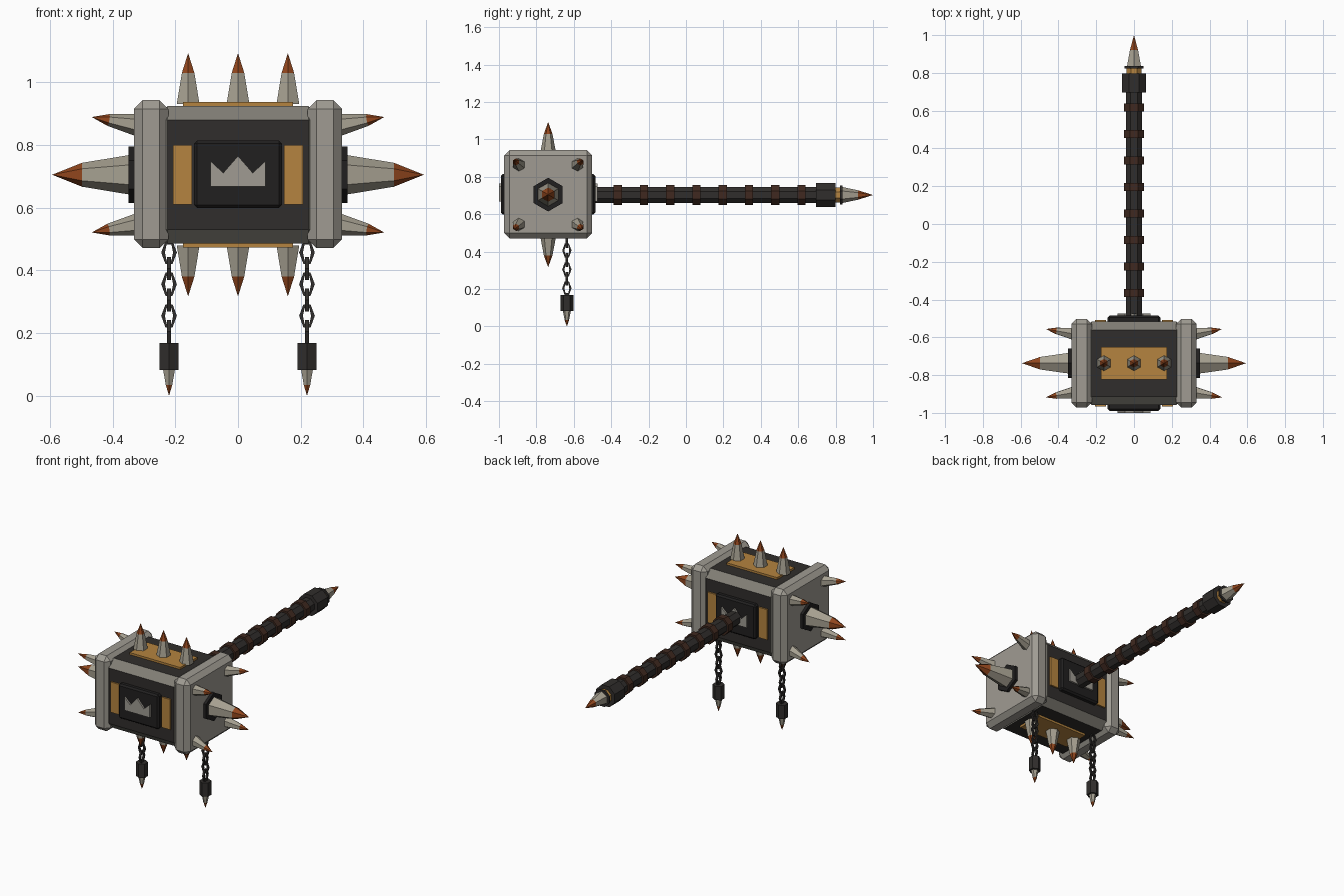
import bpy, bmesh, math
from mathutils import Vector

if "Cube" in bpy.data.objects:
    bpy.data.objects.remove(bpy.data.objects["Cube"])

CY, CZ = -0.737, 0.705          # centre of the hammer head
X, Y, Z = Vector((1, 0, 0)), Vector((0, 1, 0)), Vector((0, 0, 1))


def mat(name, r, g, b):
    m = bpy.data.materials.new(name)
    m.diffuse_color = (r, g, b, 1)
    m.use_nodes = True
    m.node_tree.nodes["Principled BSDF"].inputs["Base Color"].default_value = m.diffuse_color
    return m


BONE = mat("bone", 0.38, 0.35, 0.28)
STEEL = mat("steel", 0.35, 0.33, 0.29)
TRIM = mat("trim", 0.22, 0.21, 0.18)
DARK = mat("dark_iron", 0.03, 0.027, 0.025)
BLACK = mat("black_iron", 0.015, 0.014, 0.014)
GOLD = mat("gold", 0.46, 0.23, 0.05)
RUST = mat("rust", 0.28, 0.06, 0.012)
STRAP = mat("strap", 0.05, 0.022, 0.014)


def finish(name, bm, mats):
    bmesh.ops.recalc_face_normals(bm, faces=bm.faces)
    me = bpy.data.meshes.new(name)
    bm.to_mesh(me)
    bm.free()
    for m in mats:
        me.materials.append(m)
    ob = bpy.data.objects.new(name, me)
    bpy.context.collection.objects.link(ob)
    return ob


def box(name, centre, half, mats, bevel=0.0):
    bm = bmesh.new()
    bmesh.ops.create_cube(bm, size=2)
    for v in bm.verts:
        v.co = Vector(centre) + Vector([c * h for c, h in zip(v.co, half)])
    ob = finish(name, bm, mats)
    if bevel:
        b = ob.modifiers.new("bevel", 'BEVEL')
        b.width, b.segments = bevel, 1
        b.material = len(mats) - 1
    return ob


def turned(name, base, axis, up, profile, mats, sides=6, phase=0.0):
    """Faceted solid along an axis: profile of (distance, radius), one material per band."""
    axis = axis.normalized()
    side = axis.cross(up).normalized()
    up = side.cross(axis)
    bm = bmesh.new()
    rings = []
    for d, r in profile:
        c = Vector(base) + axis * d
        if r == 0:
            rings.append([bm.verts.new(c)] * sides)
            continue
        angles = [2 * math.pi * (i + phase) / sides for i in range(sides)]
        rings.append([bm.verts.new(c + r * (up * math.cos(a) + side * math.sin(a))) for a in angles])
    for k, (lo, hi) in enumerate(zip(rings, rings[1:])):
        for i in range(sides):
            j = (i + 1) % sides
            vs = list(dict.fromkeys((lo[i], lo[j], hi[j], hi[i])))
            bm.faces.new(vs).material_index = min(k, len(mats) - 1)
    bm.faces.new(rings[0])
    if profile[-1][1]:
        bm.faces.new(rings[-1]).material_index = len(mats) - 1
    return finish(name, bm, mats)


def spike(name, base, axis, up, r0, r1, mid, length):
    return turned(name, base, axis, up, [(0, r0), (mid, r1), (length, 0)], [BONE, RUST])


def link(name, centre, wide):
    """Six-sided chain link, wide along the given axis."""
    normal = wide.cross(Z)
    bm = bmesh.new()
    rings = []
    for i in range(6):
        a = math.pi * i / 3
        out = wide * math.cos(a) * 0.019 + Z * math.sin(a) * 0.036
        n = out.normalized()
        rings.append([bm.verts.new(Vector(centre) + out + 0.006 * (n * p + normal * q))
                      for p, q in ((1, 1), (1, -1), (-1, -1), (-1, 1))])
    for i in range(6):
        a, b = rings[i], rings[(i + 1) % 6]
        for k in range(4):
            bm.faces.new((a[k], a[(k + 1) % 4], b[(k + 1) % 4], b[k]))
    return finish(name, bm, [DARK])


# Head core with lighter chamfers
box("head_core", (0, CY, CZ), (0.27, 0.22, 0.219), [DARK, TRIM], 0.045)

# End plates, side spikes and corner spikes
for s, tag in ((-1, "left"), (1, "right")):
    box(f"{tag}_end_plate", (s * 0.277, CY, CZ + 0.002), (0.055, 0.235, 0.236), [STEEL], 0.028)
    turned(f"{tag}_spike_collar", (s * 0.32, CY, CZ), X * s, Z, [(0, 0.09), (0.03, 0.09)], [BLACK])
    spike(f"{tag}_big_spike", (s * 0.34, CY, CZ), X * s, Z, 0.064, 0.038, 0.158, 0.253)
    for sy in (-1, 1):
        for sz in (-1, 1):
            spike(f"{tag}_corner_spike", (s * 0.318, CY + sy * 0.155, CZ + sz * 0.158),
                  Vector((s * 0.148, sy * 0.026, sz * 0.026)), Z, 0.036, 0.019, 0.098, 0.153)

# Top and bottom gold plates with three spikes each
for s, tag in ((1, "top"), (-1, "bottom")):
    box(f"{tag}_gold_plate", (0, CY, CZ + s * 0.222), (0.175, 0.085, 0.01), [GOLD])
    for x in (-0.159, 0, 0.159):
        spike(f"{tag}_spike", (x, CY, CZ + s * 0.225), Z * s, Y, 0.042, 0.023, 0.1, 0.163)

# Front and back panels: dark centre, gold bars and a plain jagged inlay
half_inlay = [(0, 0.06), (0.047, 0.006), (0.088, 0.044), (0.088, -0.038)]
inlay = half_inlay + [(-x, z) for x, z in reversed(half_inlay[1:])]
for s, tag in ((-1, "front"), (1, "back")):
    box(f"{tag}_panel", (0, CY + s * 0.232, CZ + 0.002), (0.14, 0.02, 0.108), [BLACK], 0.01)
    for x in (-0.177, 0.177):
        box(f"{tag}_gold_bar", (x, CY + s * 0.22, CZ), (0.03, 0.01, 0.095), [GOLD])
    bm = bmesh.new()
    face = bm.faces.new([bm.verts.new((x, CY + s * 0.245, CZ + z)) for x, z in inlay])
    new = bmesh.ops.extrude_face_region(bm, geom=[face])["geom"]
    for v in new:
        if isinstance(v, bmesh.types.BMVert):
            v.co.y = CY + s * 0.263
    finish(f"{tag}_jagged_inlay", bm, [STEEL])


# Handle: shaft, straps, pommel and end spike
def handle_part(name, y0, y1, r, m):
    turned(name, (0, y0, CZ - 0.002), Y, Z, [(0, r), (y1 - y0, r)], [m], 8, 0.5)


handle_part("handle_shaft", -0.52, 0.72, 0.046, DARK)
for i in range(8):
    y = -0.365 + i * 0.1403
    handle_part("handle_strap", y - 0.022, y + 0.022, 0.058, STRAP)
handle_part("pommel", 0.695, 0.798, 0.069, DARK)
handle_part("pommel_gold_ring", 0.79, 0.826, 0.044, GOLD)
handle_part("pommel_collar", 0.824, 0.836, 0.054, DARK)
spike("pommel_spike", (0, 0.83, CZ - 0.002), Y, Z, 0.044, 0.025, 0.09, 0.17)

# Two hanging chains with pointed weights
for s, tag in ((-1, "left"), (1, "right")):
    x, y = s * 0.22, -0.637
    for i in range(6):
        link(f"{tag}_chain_link", (x, y, 0.457 - i * 0.0505), X if i % 2 == 0 else Y)
    turned(f"{tag}_chain_weight", (x, y, 0.083), Z, Y, [(0, 0.035), (0.086, 0.035)], [DARK])
    spike(f"{tag}_weight_spike", (x, y, 0.09), -Z, Y, 0.023, 0.012, 0.055, 0.09)
